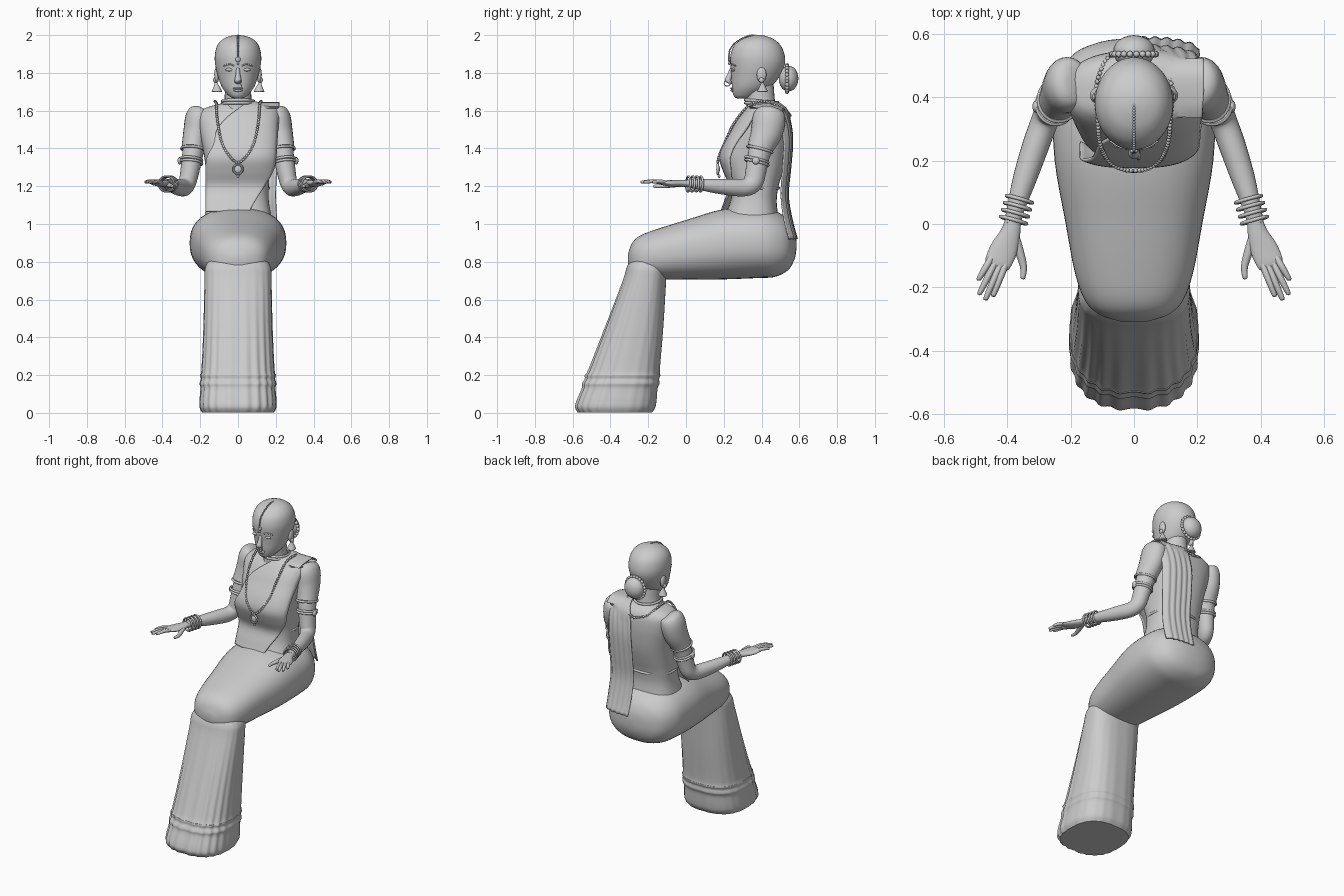
import bpy, bmesh, math
from mathutils import Vector, Matrix

X, Z = Vector((1, 0, 0)), Vector((0, 0, 1))


def spline(rows, k):
    """Catmull-Rom interpolation of equal-length tuples."""
    out = []
    for i in range(len(rows) - 1):
        a, b, c, d = (rows[max(i - 1, 0)], rows[i], rows[i + 1], rows[min(i + 2, len(rows) - 1)])
        for s in range(k):
            t = s / k
            out.append(tuple(0.5 * (2*q + (r - p)*t + (2*p - 5*q + 4*r - w)*t*t + (3*q - p - 3*r + w)*t**3)
                             for p, q, r, w in zip(a, b, c, d)))
    return out + [rows[-1]]


def make(name, bm, mirror=False):
    bmesh.ops.recalc_face_normals(bm, faces=bm.faces)
    me = bpy.data.meshes.new(name)
    bm.to_mesh(me)
    bm.free()
    ob = bpy.data.objects.new(name, me)
    bpy.context.collection.objects.link(ob)
    bpy.ops.object.select_all(action='DESELECT')
    ob.select_set(True)
    bpy.context.view_layer.objects.active = ob
    bpy.ops.object.shade_smooth_by_angle(angle=math.radians(45))
    if mirror:
        ob.modifiers.new("mirror", 'MIRROR').use_mirror_merge = False
    return ob


def loft(name, rows, k=4, n=24, e=2.0, flat=None, ripple=None, mirror=False):
    """Skin rings (x, y, z, half width, half depth) along a path."""
    rows = spline(rows, k)
    bm, rings = bmesh.new(), []
    for i, r in enumerate(rows):
        t = flat or (Vector(rows[min(i + 1, len(rows) - 1)][:3]) - Vector(rows[max(i - 1, 0)][:3])).normalized()
        v = t.cross(X).normalized()
        u = v.cross(t)
        ring = []
        for j in range(n):
            a = 2 * math.pi * j / n
            c, s = math.cos(a), math.sin(a)
            m = ripple(a, r[2]) if ripple else 1
            cu = math.copysign(abs(c) ** (2 / e), c) * r[3] * m
            sv = math.copysign(abs(s) ** (2 / e), s) * r[4] * m
            ring.append(bm.verts.new(Vector(r[:3]) + u * cu + v * sv))
        rings.append(ring)
    for a, b in zip(rings, rings[1:]):
        for j in range(n):
            bm.faces.new((a[j], a[(j + 1) % n], b[(j + 1) % n], b[j]))
    bm.faces.new(rings[0])
    bm.faces.new(rings[-1])
    return make(name, bm, mirror)


def tube(name, pts, r, k=5, n=8, mirror=False):
    return loft(name, [(*p, r, r) for p in pts], k, n, mirror=mirror)


def balls(name, items, mirror=False, seg=16):
    """Ellipsoids given as (location, radii)."""
    bm = bmesh.new()
    for loc, rad in items:
        bmesh.ops.create_uvsphere(bm, u_segments=seg, v_segments=max(seg // 2, 5), radius=1,
                                  matrix=Matrix.Translation(loc) @ Matrix.Diagonal((*rad, 1)))
    return make(name, bm, mirror)


def beads(name, pts, r, k=8):
    path = [Vector(p) for p in spline(pts, k)]
    spots, last = [], None
    for a, b in zip(path, path[1:]):
        for s in range(8):
            p = a.lerp(b, s / 8)
            if last is None or (p - last).length > 1.8 * r:
                spots.append((p, (r, r, r)))
                last = p
    return balls(name, spots, seg=8)


def hoops(name, items, mirror=False, n=28, m=8):
    """Tori given as (centre, axis, x radius, other radius, thickness)."""
    bm = bmesh.new()
    for c, axis, ra, rb, th in items:
        t = Vector(axis).normalized()
        v = t.cross(X).normalized()
        u = v.cross(t)
        g = []
        for i in range(n):
            a = 2 * math.pi * i / n
            d = u * math.cos(a) * ra + v * math.sin(a) * rb
            g.append([bm.verts.new(Vector(c) + d + (d.normalized() * math.cos(b) + t * math.sin(b)) * th)
                      for b in (2 * math.pi * j / m for j in range(m))])
        for i in range(n):
            for j in range(m):
                p, q = g[i], g[(i + 1) % n]
                bm.faces.new((p[j], q[j], q[(j + 1) % m], p[(j + 1) % m]))
    return make(name, bm, mirror)


def prof(z, yf, yb, hw):
    return (0, (yf + yb) / 2, z, hw, (yb - yf) / 2)


# seated hips and lap, lofted from back to knees
loft("lap", [(0, y, z, a, b) for y, z, a, b in (
    (.585, .89, .02, .02), (.575, .89, .10, .075), (.54, .89, .185, .135), (.47, .895, .235, .175),
    (.38, .9, .255, .186), (.2, .893, .25, .186), (0, .863, .215, .158), (-.15, .84, .187, .134),
    (-.24, .825, .155, .115), (-.285, .82, .11, .08), (-.308, .81, .04, .03))],
    n=48, e=2.35, flat=Vector((0, -1, 0)))

# pleated lower skirt with hem bands
def pleats(a, z):
    front = max(0, -math.sin(a)) ** 0.5
    return 1 + (0.004 + 0.016 * front) * math.cos(22 * a) * min(1, max(0, (0.85 - z) / 0.6))

loft("lower_skirt", [prof(*r) for r in (
    (.86, -.26, -.11, .12), (.78, -.31, -.10, .17), (.7, -.335, -.105, .177), (.45, -.43, -.12, .183),
    (.23, -.515, -.138, .193), (.20, -.533, -.135, .2), (.18, -.534, -.142, .196), (.155, -.548, -.14, .203),
    (.13, -.55, -.15, .198), (.07, -.575, -.155, .203), (.03, -.585, -.162, .203), (.002, -.57, -.18, .19))],
    n=132, e=2.6, flat=Z, ripple=pleats)

# torso
torso = loft("torso", [prof(*r) for r in (
    (1.03, .2, .49, .18), (1.12, .235, .48, .163), (1.2, .24, .49, .163), (1.27, .215, .51, .168),
    (1.35, .195, .53, .178), (1.42, .215, .54, .19), (1.5, .255, .545, .205), (1.57, .295, .54, .212),
    (1.605, .32, .525, .19), (1.625, .335, .505, .14), (1.64, .345, .485, .08))],
    n=48, e=2.6, flat=Z)
hoops("blouse_hem", [((0, .366, 1.19), Z, .162, .125, .008)], n=48)

# draped shawl: up the front, over one shoulder, down the back (y, z, x left, x right)
rows = spline([(.185, 1.065, -.17, .06), (.205, 1.12, -.17, .09), (.23, 1.2, -.17, .14), (.2, 1.28, -.17, .185),
               (.18, 1.35, -.165, .2), (.2, 1.42, -.13, .205), (.245, 1.5, -.11, .21), (.285, 1.57, -.05, .215),
               (.34, 1.622, .03, .215), (.42, 1.64, .07, .22), (.49, 1.632, .06, .22), (.54, 1.57, .03, .22),
               (.56, 1.45, .015, .21), (.55, 1.3, .01, .205), (.537, 1.15, .01, .2), (.558, 1.02, .015, .205),
               (.585, .92, .02, .205)], 4)
bm, grid, m = bmesh.new(), [], 24
for i, (y, z, a, b) in enumerate(rows):
    side = 1 if i < 32 else (-1 if i > 42 else 0)
    line = []
    for j in range(m + 1):
        x = a + (b - a) * j / m
        curve = 1 - (1 - min(abs(x) / .215, .98) ** 2.8) ** (1 / 2.8)
        fold = .004 * math.sin(j * 1.3) if side < 0 else 0
        line.append(bm.verts.new((x, y + side * curve * (.12 if side > 0 else .07) + fold, z)))
    grid.append(line)
for p, q in zip(grid, grid[1:]):
    for j in range(m):
        bm.faces.new((p[j], p[j + 1], q[j + 1], q[j]))
shawl = make("shawl", bm)
wrap = shawl.modifiers.new("wrap", 'SHRINKWRAP')
wrap.target, wrap.wrap_mode, wrap.offset = torso, 'OUTSIDE', .008
thick = shawl.modifiers.new("thick", 'SOLIDIFY')
thick.thickness, thick.offset = .008, 0

# arms, sleeves and hands
loft("arm", [(.205, .445, 1.56, .05, .06), (.222, .43, 1.48, .06, .075), (.238, .39, 1.38, .056, .06),
             (.255, .37, 1.28, .05, .055), (.268, .355, 1.22, .046, .052), (.285, .315, 1.194, .043, .047),
             (.312, .24, 1.194, .042, .044), (.345, .14, 1.202, .037, .036), (.372, .05, 1.212, .028, .026),
             (.383, .0, 1.215, .026, .02)], mirror=True)
loft("sleeve", [(.195, .447, 1.612, .02, .03), (.2, .445, 1.6, .055, .07), (.21, .44, 1.56, .069, .087),
                (.221, .428, 1.49, .068, .084), (.234, .4, 1.42, .063, .071), (.238, .39, 1.395, .062, .068)], mirror=True)
down = (.1, -.25, -1)
hoops("sleeve_trim", [((.238, .39, 1.395), down, .062, .068, .007)], True)
hoops("armlet", [((.248, .375, z), down, .058, .062, .007) for z in (1.325, 1.34)], True)
balls("armlet_jewel", [((.308, .37, 1.335), (.012, .02, .02))], True)
hoops("bangles", [((.37 - .28 * d, .045 + d, 1.212), (.28, -1, .05), .042, .04, .006)
                  for d in (-.033, -.011, .011, .033)], True)
loft("palm", [(.381, .01, 1.215, .025, .018), (.39, -.03, 1.215, .032, .018), (.41, -.08, 1.215, .043, .017),
              (.428, -.12, 1.218, .042, .013), (.434, -.135, 1.219, .036, .008)], mirror=True)
for nm, x0, y0, x1, y1 in (("index", .402, -.12, .442, -.222), ("middle", .42, -.125, .466, -.233),
                           ("ring", .437, -.12, .485, -.216), ("little", .448, -.105, .488, -.172)):
    loft(nm + "_finger", [(x0, y0, 1.218, .011, .011), ((x0 + x1) / 2, (y0 + y1) / 2, 1.226, .0105, .0105),
                          (x1, y1, 1.222, .008, .008), (x1 + .002, y1 - .006, 1.222, .002, .002)], n=10, mirror=True)
loft("thumb", [(.378, -.035, 1.21, .016, .014), (.36, -.09, 1.204, .014, .013), (.348, -.135, 1.2, .011, .011),
               (.35, -.168, 1.2, .008, .008), (.351, -.174, 1.2, .002, .002)], n=10, mirror=True)

# neck and head
loft("neck", [(0, .4, 1.58, .09, .085), (0, .395, 1.65, .072, .076), (0, .385, 1.75, .07, .078)], flat=Z)
loft("head", [prof(*r) for r in (
    (1.664, .275, .32, .015), (1.672, .258, .36, .04), (1.695, .247, .41, .064), (1.73, .243, .455, .088),
    (1.78, .24, .495, .106), (1.84, .235, .522, .12), (1.89, .235, .523, .123), (1.94, .252, .505, .112),
    (1.975, .29, .47, .085), (1.993, .335, .43, .048), (2.0, .37, .4, .012))], n=40, flat=Z)
loft("nose", [(0, .243, 1.825, .009, .01), (0, .232, 1.79, .012, .014), (0, .222, 1.762, .018, .017),
              (0, .23, 1.748, .017, .014), (0, .24, 1.742, .008, .006)], n=16, flat=Z)
balls("eye", [((.045, .251, 1.817), (.022, .012, .009))], True)
tube("brow", [(.02, .238, 1.838), (.045, .243, 1.846), (.075, .262, 1.838)], .004, mirror=True)
balls("lips", [((0, .245, 1.718), (.028, .011, .006)), ((0, .246, 1.707), (.024, .011, .007))])
balls("ear", [((.112, .4, 1.79), (.014, .026, .042))], True)

# hair bun with a string of beads
balls("bun", [((0, .543, 1.77), (.066, .052, .068))], seg=24)
beads("bun_beads", [(.069 * math.cos(a), .535, 1.77 + .071 * math.sin(a))
                    for a in (math.pi * i / 8 for i in range(17))], .011, 4)

# head chain, earrings and nose ring
beads("parting_chain", [(0, .226, 1.885), (0, .236, 1.93), (0, .275, 1.97), (0, .335, 1.997), (0, .38, 2.0 - .003)], .005)
balls("forehead_pendant", [((0, .229, 1.872), (.013, .007, .015)), ((0, .229, 1.85), (.006, .006, .008))])
loft("earring", [(.117, .405, 1.75, .006, .006), (.114, .405, 1.735, .012, .012), (.112, .405, 1.715, .022, .022),
                 (.112, .405, 1.703, .027, .027), (.112, .405, 1.698, .024, .024)], n=16, flat=Z, mirror=True)
balls("ear_stud", [((.122, .4, 1.762), (.01, .014, .014))], True)
hoops("nose_ring", [((.014, .218, 1.745), (1, .01, 0.3), .016, .016, .0025)], n=16, m=6)

# choker, long necklace and pendant
hoops("choker", [((0, .4, z), (0, .08, 1), .083, .086, .008) for z in (1.635, 1.65)])
half = [(.08, .525, 1.6), (.12, .43, 1.648), (.115, .34, 1.632), (.108, .258, 1.54), (.085, .205, 1.43),
        (.045, .175, 1.36)]
loop = [(0, .552, 1.575)] + half + [(0, .168, 1.325)] + [(-x, y, z) for x, y, z in half[::-1]] + [(0, .552, 1.575)]
beads("necklace", loop, .0075, 6)
hoops("pendant_rim", [((0, .168, 1.29), (0, 1, 0), .024, .026, .006)], n=20)
balls("pendant", [((0, .17, 1.29), (.02, .01, .022)), ((0, .175, 1.253), (.007, .007, .01))])
